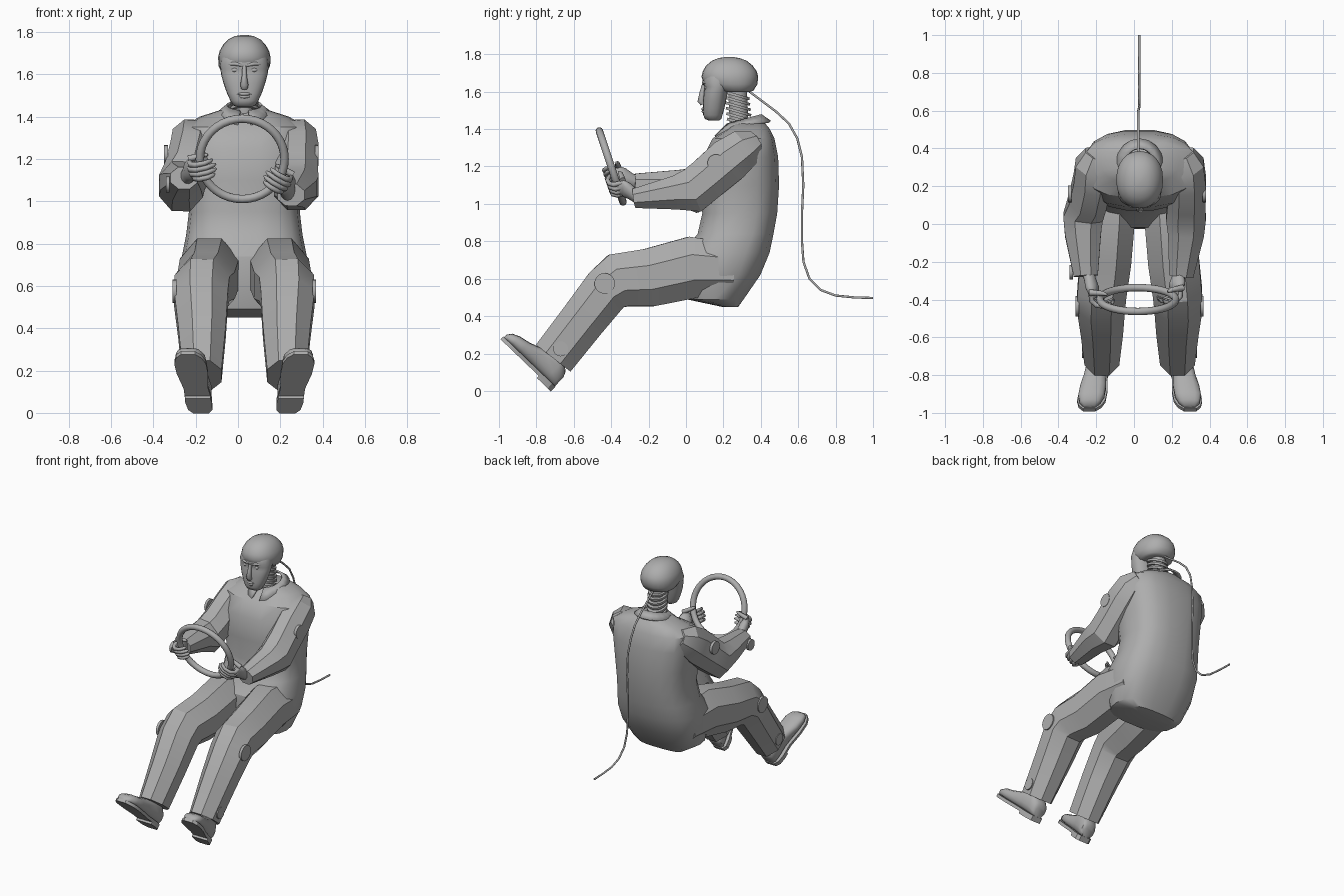
import bpy, bmesh, math
from mathutils import Vector as V

if "Cube" in bpy.data.objects:
    bpy.data.objects.remove(bpy.data.objects["Cube"])

CX = 0.03                      # body centre line
X, Z = V((1, 0, 0)), V((0, 0, 1))
grey = bpy.data.materials.new("mid grey")
grey.diffuse_color = (0.42, 0.42, 0.42, 1)
grey.use_nodes = True
grey.node_tree.nodes["Principled BSDF"].inputs["Base Color"].default_value = grey.diffuse_color


def build(name, lofts, angle=30, closed=True):
    """Make one object from lists of rings, smooth below the given angle."""
    bm = bmesh.new()
    for rings in lofts:
        vs = [[bm.verts.new(p) for p in r] for r in rings]
        n = len(vs[0])
        for a, b in zip(vs, vs[1:]):
            for i in range(n if closed else n - 1):
                j = (i + 1) % n
                bm.faces.new((a[i], a[j], b[j], b[i]))
        if closed:
            bm.faces.new(vs[0][::-1])
            bm.faces.new(vs[-1])
    bmesh.ops.recalc_face_normals(bm, faces=bm.faces)
    for f in bm.faces:
        f.smooth = True
    for e in bm.edges:
        e.smooth = e.calc_face_angle(0) < math.radians(angle)
    me = bpy.data.meshes.new(name)
    bm.to_mesh(me)
    bm.free()
    me.materials.append(grey)
    ob = bpy.data.objects.new(name, me)
    bpy.context.collection.objects.link(ob)
    return ob


def tube(pts, n=8, ref=X):
    """Rings along a path of (point, radius along ref, other radius)."""
    ps = [V(p[0]) for p in pts]
    k = 1 / math.cos(math.pi / n)
    rings = []
    for i, (_, ru, rv) in enumerate(pts):
        t = V((0, 0, 0))
        if i:
            t += (ps[i] - ps[i - 1]).normalized()
        if i < len(ps) - 1:
            t += (ps[i + 1] - ps[i]).normalized()
        t.normalize()
        u = (ref - t * ref.dot(t)).normalized()
        w = t.cross(u)
        rings.append([ps[i] + k * (u * ru * math.cos(a) + w * rv * math.sin(a))
                      for a in ((j + .5) * math.tau / n for j in range(n))])
    return rings


def spow(v, e):
    return math.copysign(abs(v) ** e, v)


def stack(rows, n, e):
    """Horizontal rounded rings from rows of (z, y front, y back, half width)."""
    return [[V((CX + hw * spow(math.cos(a), e),
                (y0 + y1) / 2 + (y1 - y0) / 2 * spow(math.sin(a), e), z))
             for a in (j * math.tau / n for j in range(n))]
            for z, y0, y1, hw in rows]


def disc(name, x, y, z, r, s):
    build(name, [[[V((x + d, y + r * math.cos(a), z + r * math.sin(a)))
                   for a in (j * math.tau / 20 for j in range(20))]
                  for d in (-s * .012, s * .006)]])


# Torso and seat of the overalls
build("torso", [stack([
    (.45, .19, .28, .17), (.49, .0, .31, .25), (.62, -.03, .40, .29),
    (.74, -.02, .45, .295), (.84, .06, .47, .275), (.95, .085, .49, .262),
    (1.1, .07, .50, .275), (1.25, .09, .495, .295), (1.35, .14, .475, .295),
    (1.40, .22, .45, .21), (1.435, .25, .42, .10)], 18, .75)], 32)

# Collar, open at the front
inner, outer = [], []
for i in range(17):
    t = math.radians(14 + i * 332 / 16)
    c, s = math.cos(t), math.sin(t)
    drop = .03 if i in (0, 1, 15, 16) else 0
    inner.append(V((CX + .08 * s, .31 - .09 * c, 1.45 - .025 * c)))
    outer.append(V((CX + .125 * s, .31 - .14 * c - drop * .6, 1.415 - .025 * c - drop)))
collar = build("collar", [[inner, outer]], 30, closed=False)
mod = collar.modifiers.new("thickness", 'SOLIDIFY')
mod.thickness = .012
mod.offset = 0

# Neck: core with stacked discs
neck = [tube([((CX, .285, 1.40), .05, .05), ((CX, .275, 1.63), .05, .05)], 16)]
for i in range(6):
    p = V((CX, .287 - .003 * i, 1.435 + .029 * i))
    d = V((0, .002, .007))
    neck.append(tube([(p - d, .066, .07), (p + d, .066, .07)], 20))
build("neck", neck)

# Head: skull cap and face
build("skull", [stack([
    (1.597, .20, .335, .085), (1.605, .16, .36, .105), (1.64, .095, .382, .122),
    (1.68, .083, .386, .124), (1.71, .09, .378, .117), (1.74, .108, .356, .10),
    (1.765, .138, .325, .076), (1.78, .175, .285, .045), (1.786, .215, .245, .012)], 24, .92)], 50)
build("face", [stack([
    (1.445, .125, .175, .035), (1.453, .102, .188, .052), (1.475, .092, .195, .066),
    (1.51, .092, .205, .082), (1.555, .092, .215, .098), (1.60, .096, .225, .11),
    (1.625, .101, .235, .113), (1.65, .088, .25, .115), (1.68, .1, .25, .11)], 24, .85)], 50)
features = [tube([((CX, .098, 1.638), .009, .012), ((CX, .088, 1.59), .012, .016),
                  ((CX, .080, 1.55), .019, .018), ((CX, .090, 1.533), .015, .012)], 10)]
for z, w, y in ((1.507, .034, .091), (1.494, .03, .092)):      # lips
    features.append(tube([((CX + k * w, y + .006 * abs(k), z), r, r)
                          for k, r in ((-1, .002), (-.5, .006), (0, .008), (.5, .006), (1, .002))], 8, Z))
for s in (-1, 1):                                             # brows and eyes
    features.append(tube([((CX + s * o, y, z), r, r) for o, y, z, r in
                          ((.012, .095, 1.642, .006), (.045, .094, 1.65, .009),
                           (.08, .115, 1.648, .006))], 8, Z))
    features.append(tube([((CX + s * o, y, 1.62), r, r) for o, y, r in
                          ((.025, .108, .003), (.046, .106, .010), (.068, .116, .003))], 8, Z))
build("face_features", features, 60)

# Cable from the back of the head
cable_pts = [(.34, 1.60), (.40, 1.555), (.48, 1.495), (.55, 1.43), (.595, 1.35),
             (.62, 1.25), (.627, 1.1), (.62, .95), (.62, .8), (.628, .69), (.66, .60),
             (.72, .54), (.80, .51), (.90, .50), (1.0, .497)]
build("cable", [tube([((.022 if y < .62 else .028, y, z), .006, .006) for y, z in cable_pts])], 60)

# Steering wheel
WC, TILT = V((.02, -.40, 1.2)), math.radians(108.4)
bpy.ops.mesh.primitive_torus_add(major_radius=.2, minor_radius=.02, major_segments=40,
                                 minor_segments=12, location=WC, rotation=(TILT, 0, 0))
wheel = bpy.context.object
wheel.name = "steering_wheel"
wheel.data.materials.append(grey)
for f in wheel.data.polygons:
    f.use_smooth = True
UP = V((0, math.cos(TILT), math.sin(TILT)))
FWD = V((0, -math.sin(TILT), math.cos(TILT)))   # away from the driver

for s, side in ((1, "right"), (-1, "left")):
    def at(o, y, z):
        return V((CX + s * o, y, z))

    # Trouser leg
    build(side + "_leg", [tube([
        (at(.15, .25, .65), .13, .14), (at(.165, .03, .66), .14, .165),
        (at(.18, -.2, .605), .135, .155), (at(.20, -.36, .59), .13, .147),
        (at(.205, -.425, .54), .127, .13), (at(.20, -.55, .38), .112, .122),
        (at(.20, -.71, .175), .092, .117)])])

    # Shoe: upper, sole and heel in a tilted frame
    D, N = V((s * .16, -.72, .69)), V((0, .69, .72))
    O = at(.205, -.725, 0)

    def shoe_ring(l, h0, h1, hw, n, e):
        c = O + D * l
        return [c + X * hw * spow(math.cos(a), e) + N * ((h0 + h1) / 2 + (h1 - h0) / 2 * spow(math.sin(a), e))
                for a in ((j + .5) * math.tau / n for j in range(n))]

    upper = [(.0, .03, .10, .035), (.012, .03, .13, .052), (.06, .03, .17, .06),
             (.13, .03, .165, .056), (.19, .03, .135, .06), (.26, .03, .11, .07),
             (.32, .03, .098, .07), (.36, .03, .08, .055), (.378, .03, .055, .03)]
    build(side + "_shoe", [[shoe_ring(*r, 14, .75) for r in upper]], 45)
    sole = [(-.004, .036), (.02, .057), (.07, .063), (.15, .058), (.25, .074),
            (.32, .075), (.36, .06), (.385, .033)]
    build(side + "_sole", [[shoe_ring(l, .015, .036, w, 4, .0) for l, w in sole],
                           [shoe_ring(l, .0, .03, w, 4, .0) for l, w in sole[:3] + [(.1, .06)]]])

    # Sleeve
    el, wr, wz = (.245, .22, 1.03) if s > 0 else (.30, .285, 1.11)
    build(side + "_sleeve", [tube([
        (at(.22, .37, 1.33), .07, .06), (at(.245, .31, 1.295), .095, .105),
        (at(.25, .23, 1.235), .10, .12), (at((.25 + el) / 2, .12, 1.14), .10, .115),
        (at(el, .035, 1.07), .105, .12), (at(el, -.06, 1.06 + (wz - 1.03) * .4), .095, .09),
        (at(wr, -.275, wz), .064, .052)])])

    # Hand gripping the rim
    ang = math.radians(-32 if s > 0 else 194)
    R = X * math.cos(ang) + UP * math.sin(ang)
    A = (UP * math.cos(ang) - X * math.sin(ang)) * s
    P = WC + R * .2
    wrist = at(wr - .01, -.25, wz)
    palm = P + R * .042 - FWD * .025
    hand = [tube([(wrist, .034, .03), (wrist.lerp(palm, .45), .038, .03),
                  (wrist.lerp(palm, .8), .05, .032), (palm, .05, .028),
                  (palm + FWD * .03, .042, .016)], 12, A)]
    for i in range(4):
        q = P + A * (.036 - .024 * i)
        k = (.95, 1.1, 1.05, .85)[i]
        hand.append(tube([(q + R * r * k + FWD * f, w, w) for r, f, w in
                          ((.05, -.03, .012), (.045, .015, .013), (.018, .038, .012),
                           (-.025, .042, .011), (-.055, .028, .010), (-.066, .016, .005))], 8, A))
    thumb = P + A * .05
    hand.append(tube([(thumb + R * r + FWD * f, w, w) for r, f, w in
                      ((.05, -.035, .016), (.02, -.036, .014), (-.02, -.036, .012),
                       (-.045, -.03, .006))], 8, A))
    build(side + "_hand", hand, 60)

    # Round marker discs on the outer side of the joints
    disc(side + "_arm_disc", CX + s * ((.25 + el) / 2 + .098), .16, 1.22, .045, s)
    disc(side + "_knee_disc", CX + s * .333, -.435, .575, .055, s)
    disc(side + "_ankle_disc", CX + s * .298, -.67, .225, .04, s)

# Loose disc beside the left forearm
disc("left_forearm_disc", -.335, -.255, 1.08, .038, -1)
